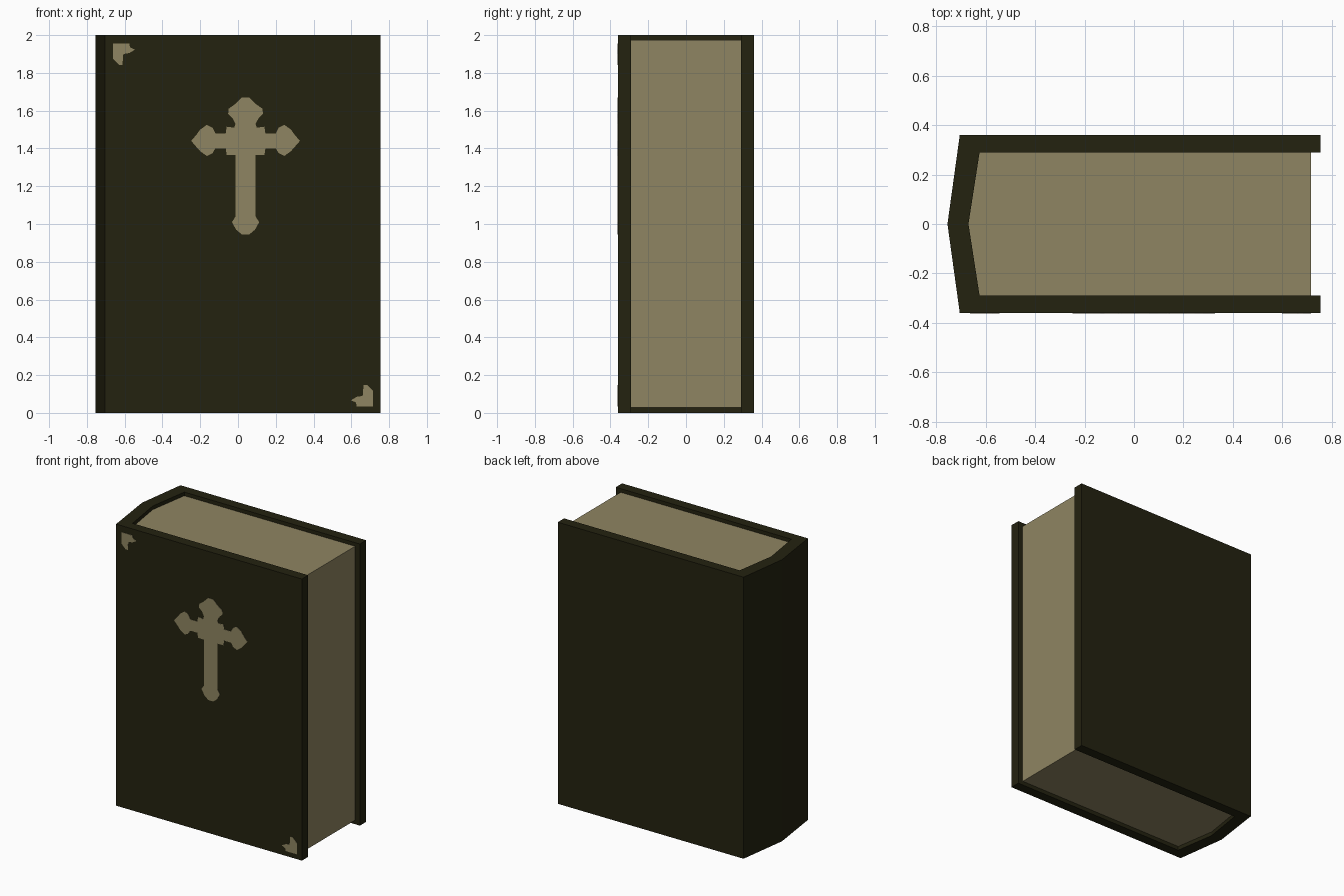
import bpy, bmesh
from mathutils import Vector

if "Cube" in bpy.data.objects:
    bpy.data.objects.remove(bpy.data.objects["Cube"])


def material(name, rgb):
    m = bpy.data.materials.new(name)
    m.diffuse_color = (*rgb, 1)
    m.use_nodes = True
    m.node_tree.nodes["Principled BSDF"].inputs["Base Color"].default_value = m.diffuse_color
    return m


COVER = material("dark olive leather", (0.0172, 0.0160, 0.0050))
PAPER = material("aged parchment", (0.275, 0.235, 0.122))


def prism(name, outline, to_3d, direction, mat):
    """Extrude a flat outline along a direction into a closed solid."""
    bm = bmesh.new()
    face = bm.faces.new([bm.verts.new(to_3d(a, b)) for a, b in outline])
    out = bmesh.ops.extrude_face_region(bm, geom=[face])
    moved = [g for g in out["geom"] if isinstance(g, bmesh.types.BMVert)]
    bmesh.ops.translate(bm, verts=moved, vec=Vector(direction))
    bmesh.ops.recalc_face_normals(bm, faces=bm.faces)
    mesh = bpy.data.meshes.new(name)
    bm.to_mesh(mesh)
    bm.free()
    mesh.materials.append(mat)
    obj = bpy.data.objects.new(name, mesh)
    bpy.context.collection.objects.link(obj)
    return obj


# Cover: two boards joined by a pointed spine
half = [(-0.705, 0.361), (0.755, 0.361), (0.755, 0.29), (-0.625, 0.29)]
outer = [(-0.755, 0)] + half + [(-0.67, 0)]
cover = outer + [(x, -y) for x, y in reversed(half)]
prism("cover", cover, lambda x, y: (x, y, 0), (0, 0, 2), COVER)

# Page block, slightly inset from the cover edges
pages = [(-0.67, 0), (-0.625, 0.29), (0.717, 0.29), (0.717, -0.29), (-0.625, -0.29)]
prism("pages", pages, lambda x, y: (x, y, 0.028), (0, 0, 1.946), PAPER)


# Thin plates on the front board
def plate(name, outline):
    prism(name, outline, lambda x, z: (x, -0.360, z), (0, -0.003, 0), PAPER)


# Cross with budded ends, right half mirrored about its stem
cross = [(0.02, 1.67), (0.055, 1.635), (0.09, 1.61), (0.092, 1.582), (0.07, 1.562),
         (0.053, 1.53), (0.06, 1.51), (0.10, 1.515), (0.105, 1.48), (0.16, 1.48),
         (0.175, 1.51), (0.205, 1.525), (0.24, 1.50), (0.262, 1.47), (0.288, 1.44),
         (0.262, 1.41), (0.24, 1.385), (0.205, 1.36), (0.175, 1.375), (0.16, 1.40),
         (0.105, 1.40), (0.10, 1.365), (0.053, 1.365), (0.053, 1.04), (0.072, 1.01),
         (0.05, 0.97), (0.02, 0.945)]
plate("cross_emblem", [(0.04 + x, z) for x, z in cross]
      + [(0.04 - x, z) for x, z in reversed(cross)])

# Corner ornaments: the second is the first turned half a revolution
corner = [(-0.663, 1.955), (-0.575, 1.955), (-0.572, 1.935), (-0.545, 1.923),
          (-0.575, 1.905), (-0.607, 1.90), (-0.612, 1.842), (-0.63, 1.842),
          (-0.663, 1.875)]
plate("corner_ornament_top", corner)
plate("corner_ornament_bottom", [(0.053 - x, 1.99 - z) for x, z in corner])
